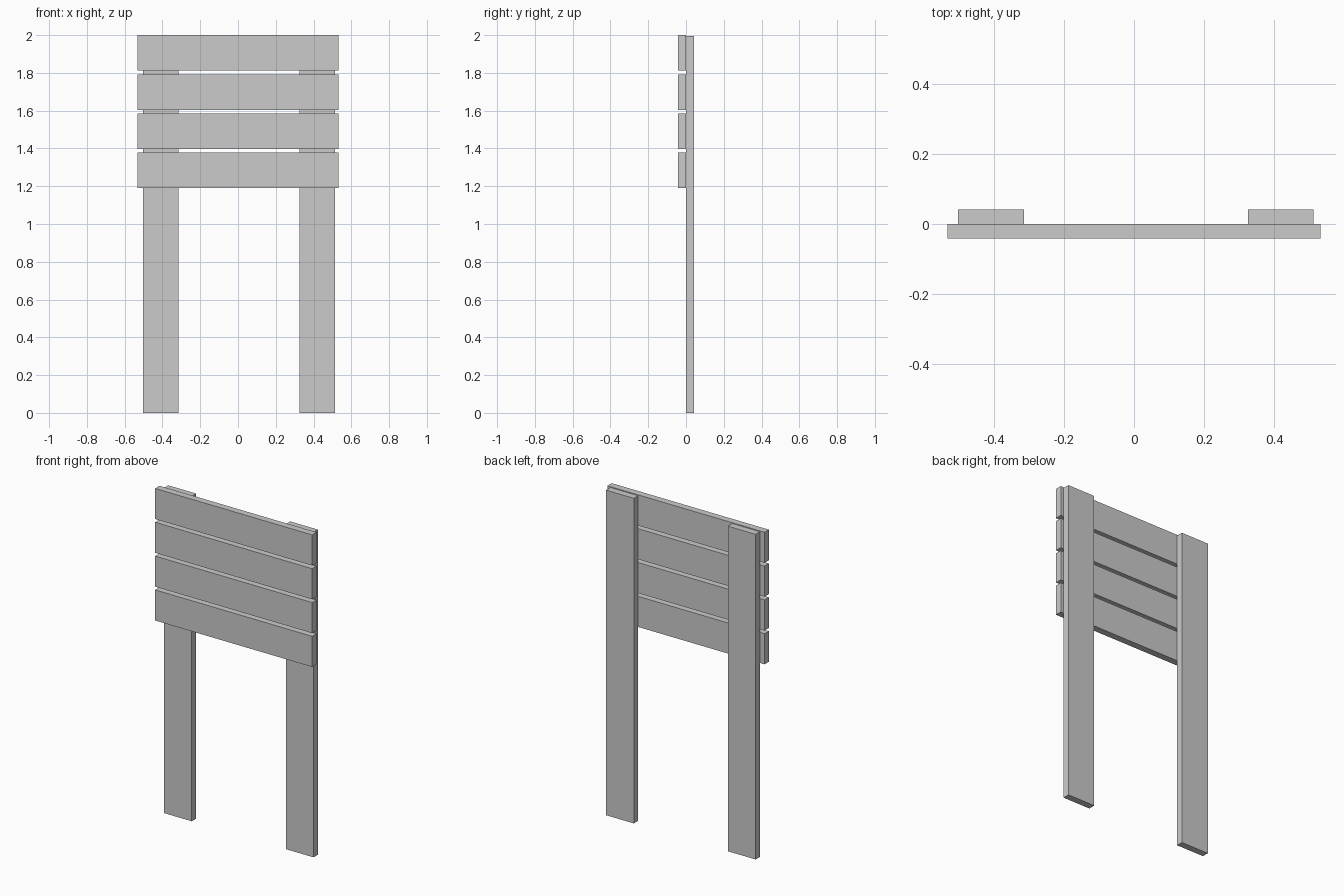
import bpy
import bmesh
from mathutils import Vector

if "Cube" in bpy.data.objects:
    bpy.data.objects.remove(bpy.data.objects["Cube"])


def board(name, lo, hi):
    """Flat-faced box between two opposite corners."""
    lo, hi = Vector(lo), Vector(hi)
    bm = bmesh.new()
    bmesh.ops.create_cube(bm, size=1.0)
    bmesh.ops.scale(bm, vec=hi - lo, verts=bm.verts)
    mesh = bpy.data.meshes.new(name)
    bm.to_mesh(mesh)
    bm.free()
    obj = bpy.data.objects.new(name, mesh)
    obj.location = (lo + hi) / 2
    bpy.context.collection.objects.link(obj)
    return obj


WIDTH = 0.188   # face width of every board
THICK = 0.042   # board thickness

# Four horizontal planks on the front, evenly spaced down from the top
for i in range(4):
    top = 2.0 - i * 0.2075
    board(f"sign_plank_{i + 1}", (-0.533, -THICK, top - WIDTH), (0.533, 0, top))

# Two upright posts behind the planks, set slightly off centre
for side, x in (("left", -0.502), ("right", 0.325)):
    board(f"{side}_post", (x, 0, 0), (x + WIDTH, THICK, 1.995))
